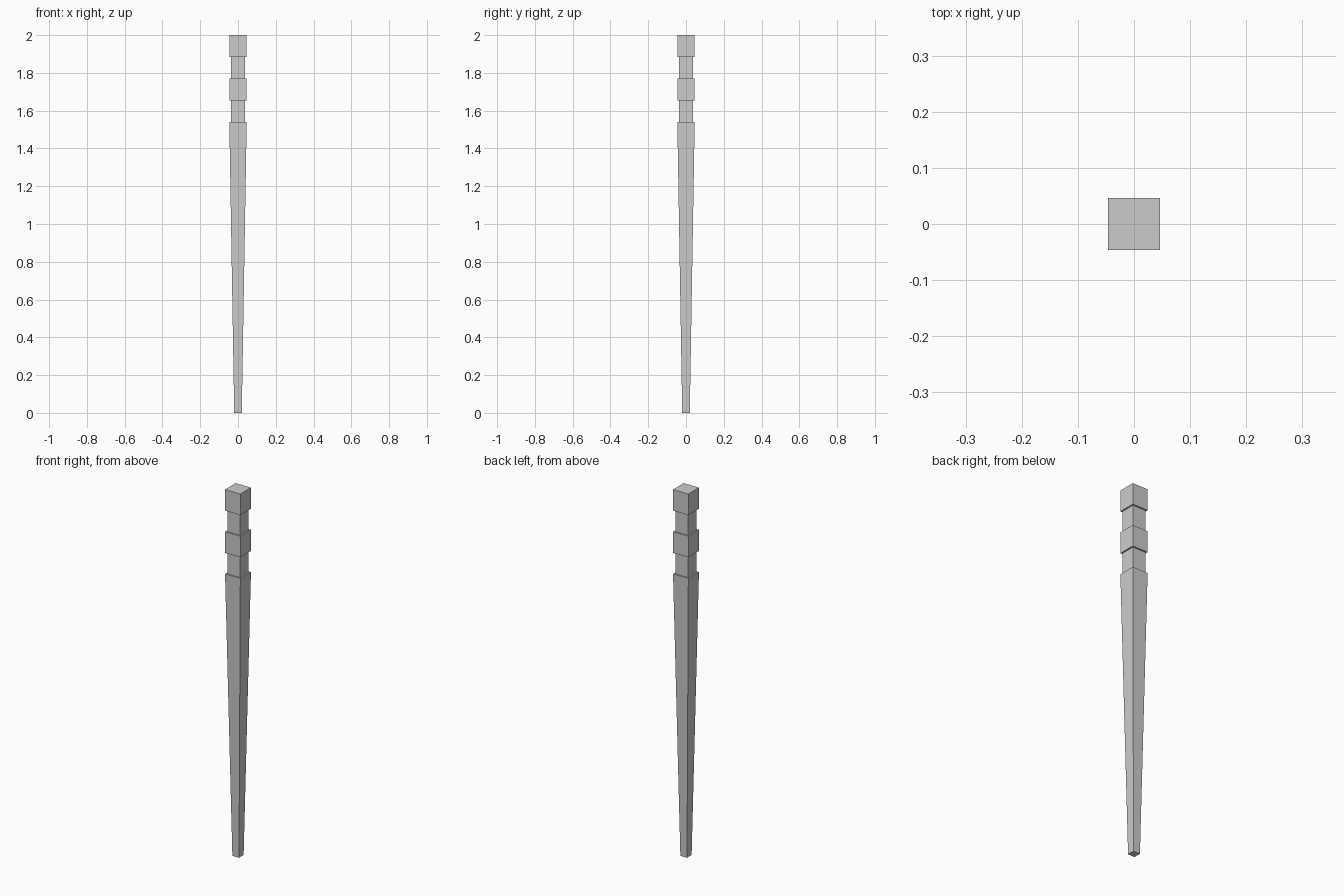
import bpy, bmesh

if "Cube" in bpy.data.objects:
    bpy.data.objects.remove(bpy.data.objects["Cube"])

# Square-section profile: (height, half width), bottom to top
WIDE, NECK, TIP = 0.046, 0.038, 0.02
PROFILE = [
    (0.0, TIP), (1.54, WIDE),       # long tapered shaft
    (1.54, NECK), (1.655, NECK),    # lower neck
    (1.655, WIDE), (1.77, WIDE),    # middle block
    (1.77, NECK), (1.885, NECK),    # upper neck
    (1.885, WIDE), (2.0, WIDE),     # top block
]


def square_ring(bm, z, h):
    return [bm.verts.new((x * h, y * h, z))
            for x, y in ((-1, -1), (1, -1), (1, 1), (-1, 1))]


# Tapered post with two recessed necks, skinned through the rings
bm = bmesh.new()
rings = [square_ring(bm, z, h) for z, h in PROFILE]
for low, high in zip(rings, rings[1:]):
    for i in range(4):
        j = (i + 1) % 4
        bm.faces.new((low[i], low[j], high[j], high[i]))
bm.faces.new(rings[0][::-1])
bm.faces.new(rings[-1])

mesh = bpy.data.meshes.new("tapered_post")
bm.to_mesh(mesh)
bm.free()
post = bpy.data.objects.new("tapered_post", mesh)
bpy.context.collection.objects.link(post)
